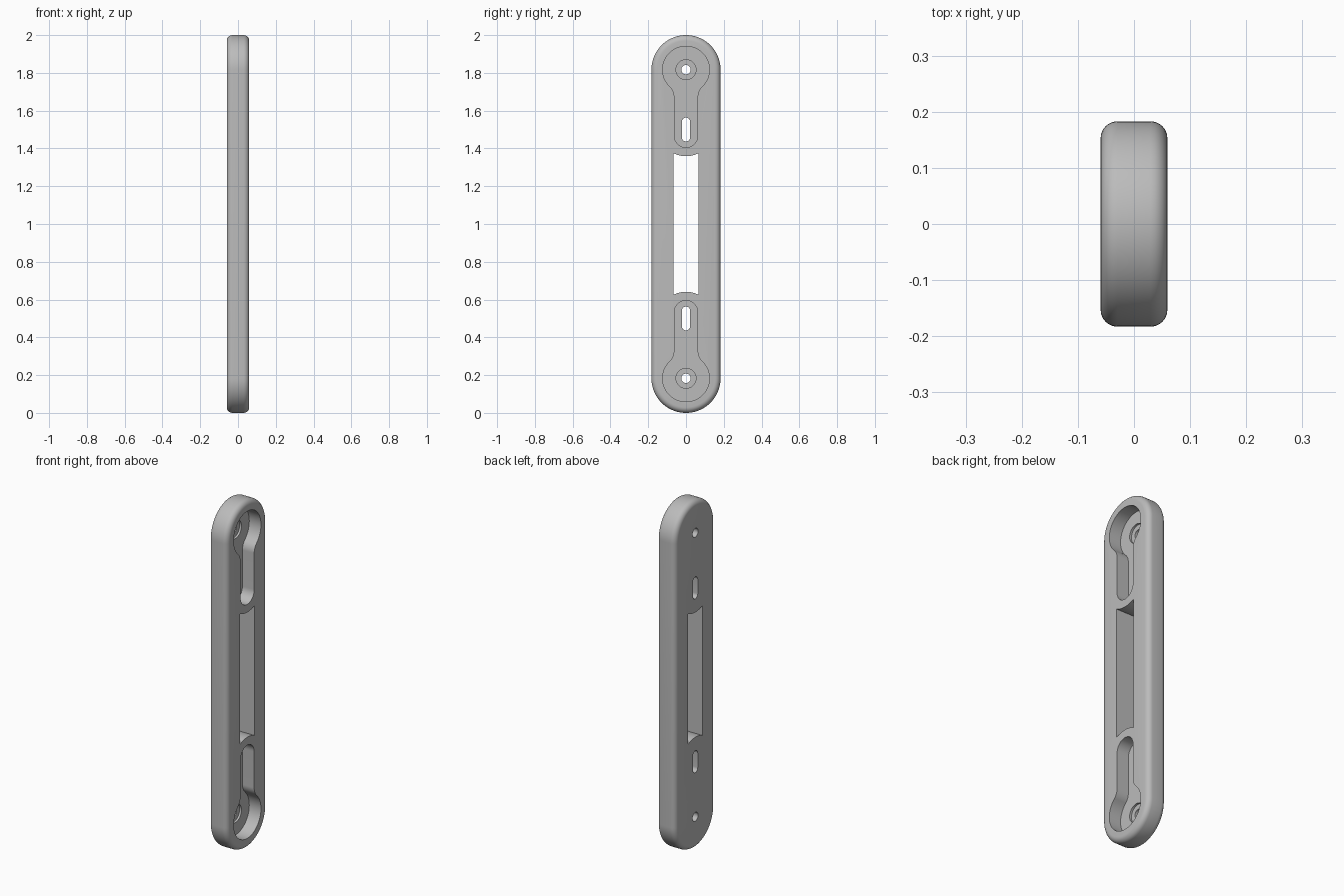
import bpy, bmesh
from math import pi, sin, cos, atan2, sqrt, asin

cube = bpy.data.objects.get("Cube")
if cube:
    bpy.data.objects.remove(cube, do_unlink=True)

HALF_T, HALF_W = 0.0595, 0.183
FLOOR = -0.015          # pocket floor
END = 1 - HALF_W        # screw centre, measured from mid height

grey = bpy.data.materials.new("plain grey")
grey.use_nodes = True
grey.diffuse_color = (0.5, 0.5, 0.5, 1)
grey.node_tree.nodes["Principled BSDF"].inputs["Base Color"].default_value = (0.5, 0.5, 0.5, 1)


def arc(cy, cz, r, a0, a1, n=16):
    return [(cy + r * cos(a0 + (a1 - a0) * i / n), cz + r * sin(a0 + (a1 - a0) * i / n))
            for i in range(n + 1)]


def stadium(cz, r, half, n=16):
    return arc(0, cz + half, r, 0, pi, n) + arc(0, cz - half, r, pi, 2 * pi, n)


def circle(cz, r, n=32):
    return arc(0, cz, r, 0, 2 * pi, n)[:-1]


def prism(name, outline, x0, x1, bevel=0):
    """Extrude a (y, z) outline along x, optionally rounding both rims."""
    bm = bmesh.new()
    face = bm.faces.new([bm.verts.new((x0, y, z + 1)) for y, z in outline])
    top = bmesh.ops.extrude_face_region(bm, geom=[face])["geom"]
    for v in top:
        if isinstance(v, bmesh.types.BMVert):
            v.co.x = x1
    bmesh.ops.recalc_face_normals(bm, faces=bm.faces)
    if bevel:
        rims = [e for e in bm.edges if abs(e.verts[0].co.x - e.verts[1].co.x) < 1e-6]
        bmesh.ops.bevel(bm, geom=rims, offset=bevel, segments=6, profile=0.5, affect='EDGES')
    mesh = bpy.data.meshes.new(name)
    bm.to_mesh(mesh)
    bm.free()
    mesh.materials.append(grey)
    obj = bpy.data.objects.new(name, mesh)
    bpy.context.collection.objects.link(obj)
    return obj


def keyhole(s):
    """Round pocket blending through fillets into a narrow slot toward the middle."""
    big, slim, fillet, drop = 0.124, 0.062, 0.0714, 0.143
    a = atan2(-drop, slim + fillet)
    side = arc(slim + fillet, END - drop, fillet, pi, pi + a, 10)
    pts = arc(0, END, big, a, pi - a, 40)
    pts += [(-y, z) for y, z in reversed(side)]
    pts += arc(0, 0.467, slim, pi, 2 * pi, 20) + side[:-1]
    return [(y, s * z) for y, z in pts[1:]]


def window():
    """Central opening whose ends bow inward."""
    w, r, mid = 0.066, 0.148, 0.359
    a = asin(w / r)
    top = arc(0, mid + r, r, -pi / 2 - a, -pi / 2 + a, 12)
    return top + [(-y, -z) for y, z in top]


# Rounded plate
plate = prism("plate", stadium(0, HALF_W, END, 48), -HALF_T, HALF_T, 0.03)

# Openings: window, then pocket, counterbore, screw hole and slot at each end
cutters = [prism("window_cutter", window(), -0.1, 0.1)]
for s in (1, -1):
    cutters += [
        prism("pocket_cutter", keyhole(s), FLOOR, 0.1),
        prism("counterbore_cutter", circle(s * END, 0.053), FLOOR - 0.012, 0.05),
        prism("screw_hole_cutter", circle(s * END, 0.025), -0.1, 0.04),
        prism("slot_cutter", stadium(s * 0.5, 0.022, 0.041), -0.1, 0.04),
    ]
bpy.context.view_layer.objects.active = plate
for c in cutters:
    mod = plate.modifiers.new("cut", 'BOOLEAN')
    mod.operation, mod.solver, mod.object = 'DIFFERENCE', 'EXACT', c
    bpy.ops.object.modifier_apply(modifier=mod.name)
    bpy.data.objects.remove(c, do_unlink=True)

# Smooth shading with sharp rims
bpy.ops.object.select_all(action='DESELECT')
plate.select_set(True)
bpy.ops.object.shade_smooth_by_angle(angle=0.52)
